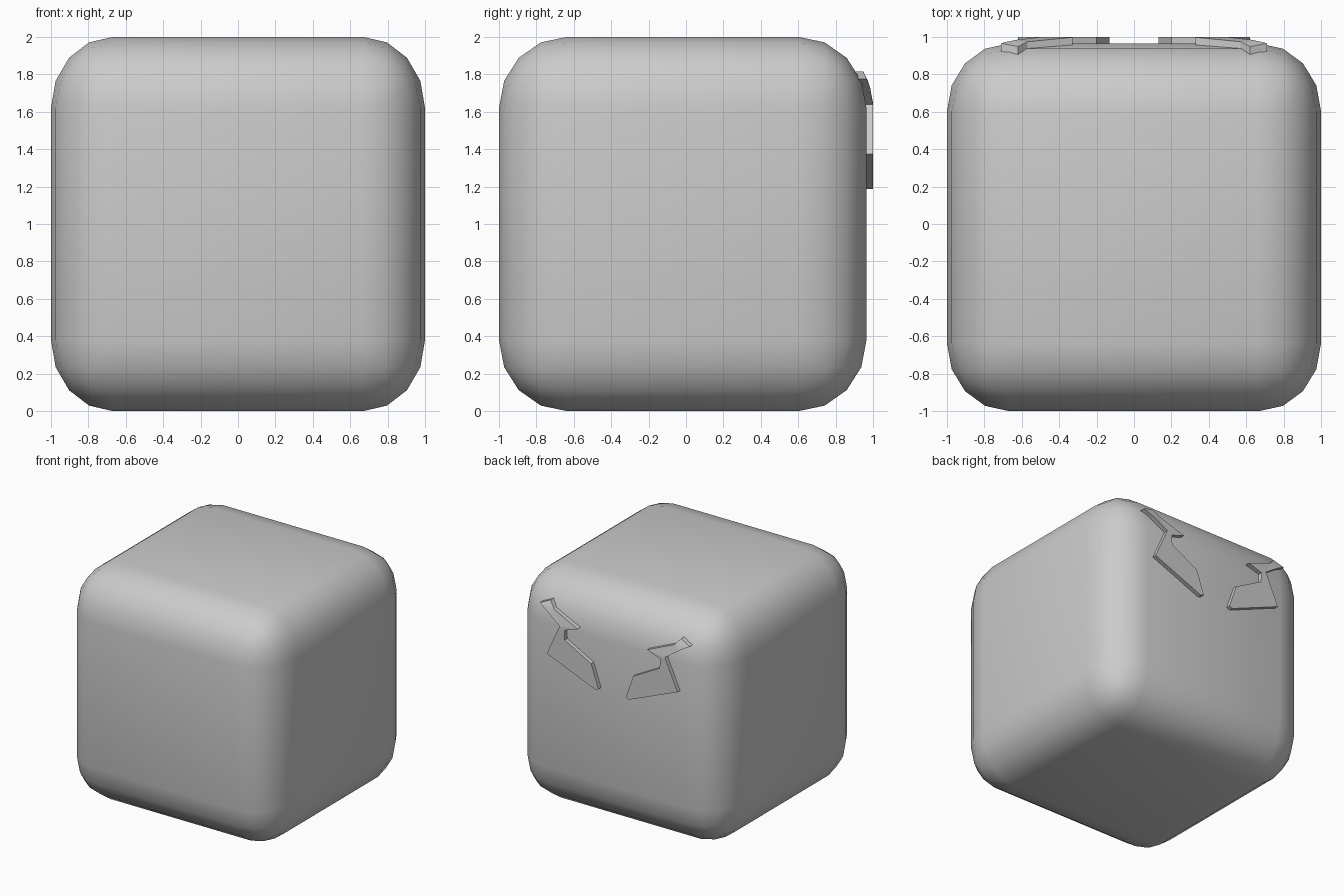
import bpy, bmesh, math

if "Cube" in bpy.data.objects:
    bpy.data.objects.remove(bpy.data.objects["Cube"])

HALF = (1.0, 0.9825, 1.0)      # body half sizes
RAD = (0.33, 0.3625, 0.38)     # corner radii per axis
CENTRE = (0.0, -0.0175, 1.0)
R = 0.36


def finish(name, bm, smooth):
    bmesh.ops.recalc_face_normals(bm, faces=bm.faces[:])
    for f in bm.faces:
        f.smooth = smooth
    me = bpy.data.meshes.new(name)
    bm.to_mesh(me)
    bm.free()
    ob = bpy.data.objects.new(name, me)
    bpy.context.collection.objects.link(ob)
    return ob


# Rounded cube body: even bevel, then each axis gets its own radius
bm = bmesh.new()
bmesh.ops.create_cube(bm, size=2)
bmesh.ops.bevel(bm, geom=bm.edges[:], offset=R, offset_type='OFFSET',
                segments=4, profile=0.5, affect='EDGES')
for v in bm.verts:
    for i in range(3):
        c = v.co[i]
        size = HALF[i] - RAD[i] / R * (1 - abs(c))
        v.co[i] = CENTRE[i] + math.copysign(size, c)
finish("rounded_body", bm, True)


def back_surface(x, z):
    """y of the rounded back face at x, z"""
    tx = max(0, abs(x) - 0.67) / 0.33
    tz = max(0, z - 1.62) / 0.38
    return 0.6025 + 0.3625 * math.sqrt(max(0, 1 - tx * tx - tz * tz))


# Raised jagged eye plates that follow the back surface
OUTLINE = [(.71, 1.775), (.62, 1.815), (.57, 1.76), (.33, 1.66),
           (.455, 1.617), (.45, 1.535), (.20, 1.40), (.13, 1.20),
           (.16, 1.187), (.62, 1.375), (.50, 1.64), (.63, 1.73)]


def eye_plate(name, side):
    bm = bmesh.new()
    bm.faces.new([bm.verts.new((side * x, 0, z)) for x, z in OUTLINE])
    for z in (1.62, 1.765):
        bmesh.ops.bisect_plane(bm, geom=bm.verts[:] + bm.edges[:] + bm.faces[:],
                               plane_co=(0, 0, z), plane_no=(0, 0, 1))
    base = bm.verts[:]
    ext = bmesh.ops.extrude_face_region(bm, geom=bm.faces[:], use_keep_orig=True)
    top = [g for g in ext["geom"] if isinstance(g, bmesh.types.BMVert)]
    for verts, lift in ((base, -0.02), (top, 0.035)):
        for v in verts:
            v.co.y = back_surface(v.co.x, v.co.z) + lift
    bmesh.ops.triangulate(bm, faces=[f for f in bm.faces if len(f.verts) > 4])
    finish(name, bm, False)


eye_plate("left_eye_plate", -1)
eye_plate("right_eye_plate", 1)
